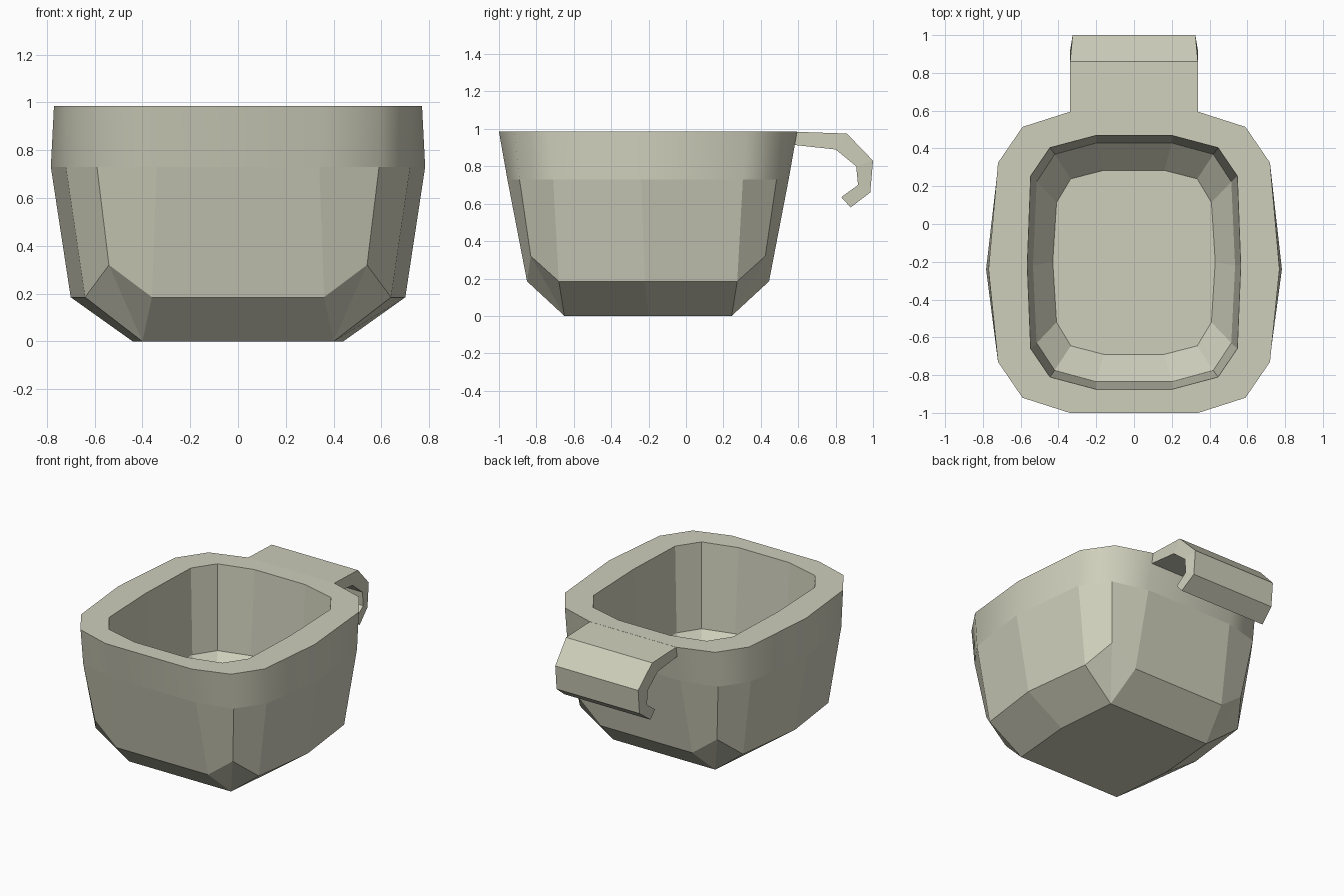
import bpy, bmesh

if "Cube" in bpy.data.objects:
    bpy.data.objects.remove(bpy.data.objects["Cube"])

mat = bpy.data.materials.new("pale stone")
mat.diffuse_color = (0.62, 0.62, 0.50, 1)
mat.use_nodes = True
mat.node_tree.nodes["Principled BSDF"].inputs["Base Color"].default_value = mat.diffuse_color
MID = -0.203  # depth centre of the cup bowl


def finish(bm, name):
    bmesh.ops.recalc_face_normals(bm, faces=bm.faces[:])
    me = bpy.data.meshes.new(name)
    bm.to_mesh(me)
    bm.free()
    me.materials.append(mat)
    ob = bpy.data.objects.new(name, me)
    bpy.context.collection.objects.link(ob)
    return ob


def ring(a, b, c, side):
    """Quarter outline (front edge, corner, side edge, side middle) mirrored to 14 points."""
    front = [a, b, c]
    back = [(x, 2 * MID - y, z) for x, y, z in reversed(front)]
    right = front + [side] + back
    return right + [(-x, y, z) for x, y, z in reversed(right)]


# Cup bowl: outside from base to rim, then inside down to the floor
corner = (0.40, -0.65, 0)
rings = [
    ring(corner, corner, corner, (0.44, -0.2, 0)),
    ring((0.36, -0.85, 0.185), (0.54, -0.83, 0.32), (0.64, -0.68, 0.185), (0.70, -0.22, 0.185)),
    ring((0.34, -0.955, 0.73), (0.59, -0.89, 0.73), (0.72, -0.71, 0.73), (0.783, -0.24, 0.73)),
    ring((0.34, -1.0, 0.985), (0.59, -0.92, 0.985), (0.72, -0.73, 0.985), (0.77, -0.24, 0.985)),
    ring((0.20, -0.875, 0.985), (0.445, -0.81, 0.985), (0.547, -0.66, 0.985), (0.565, -0.22, 0.985)),
    ring((0.20, -0.835, 0.39), (0.42, -0.775, 0.39), (0.515, -0.63, 0.39), (0.535, -0.22, 0.39)),
    ring((0.16, -0.69, 0.24), (0.335, -0.645, 0.24), (0.41, -0.52, 0.24), (0.43, -0.2, 0.24)),
]
bm = bmesh.new()
cache = {}


def vert(p):
    key = tuple(round(v, 4) for v in p)
    if key not in cache:
        cache[key] = bm.verts.new(p)
    return cache[key]


def face(points):
    vs = list(dict.fromkeys(vert(p) for p in points))
    return bm.faces.new(vs) if len(vs) > 2 else None


for k, (lo, hi) in enumerate(zip(rings, rings[1:])):
    for i in range(len(lo)):
        j = (i + 1) % len(lo)
        f = face([lo[i], lo[j], hi[j], hi[i]])
        if f and k == 2:  # rounded upper band
            f.smooth = True
face(rings[0])
face(rings[-1])
finish(bm, "cup_bowl")

# Hooked handle: side profile (y, z) extruded across x, a little narrower at the tip
profile = [(0.57, 0.985), (0.86, 0.975), (1.0, 0.83), (0.985, 0.66), (0.88, 0.58),
           (0.83, 0.635), (0.92, 0.70), (0.91, 0.80), (0.80, 0.89), (0.57, 0.915)]
bm = bmesh.new()
sides = [[bm.verts.new((s * (0.325 if y > 0.95 else 0.338), y, z)) for y, z in profile]
         for s in (-1, 1)]
left, right = sides
n = len(profile)
for i in range(n):
    j = (i + 1) % n
    bm.faces.new([left[i], left[j], right[j], right[i]])
# Side caps as strips between outer and inner curve
for s in sides:
    for i in range(n // 2 - 1):
        bm.faces.new([s[i], s[i + 1], s[n - 2 - i], s[n - 1 - i]])
finish(bm, "handle")
